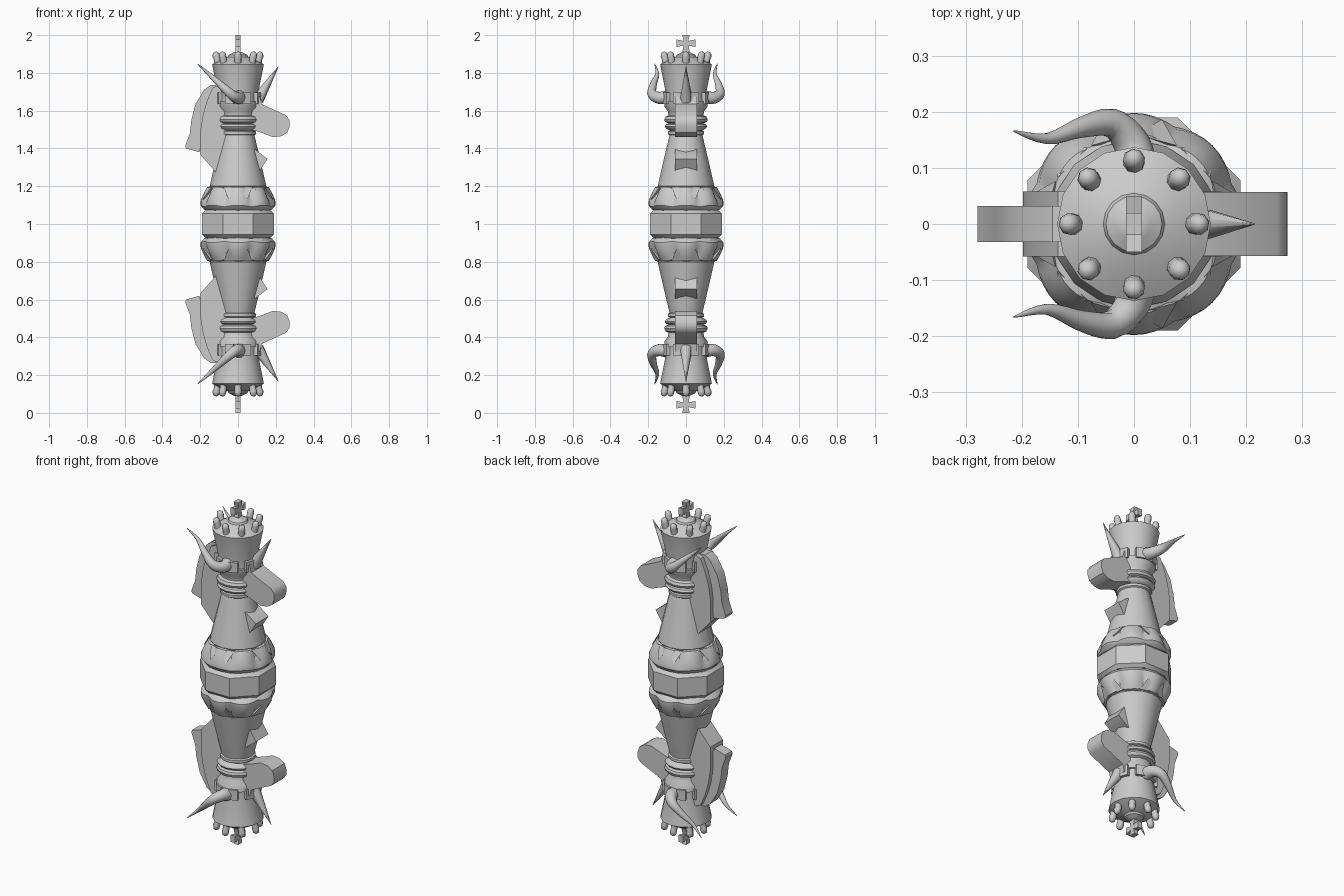
import bpy, bmesh, math
from mathutils import Vector, Matrix

if "Cube" in bpy.data.objects:
    bpy.data.objects.remove(bpy.data.objects["Cube"])


def finish(bm, name, angle=35):
    # mirror the upper half to the lower half (about z = 1)
    bmesh.ops.recalc_face_normals(bm, faces=bm.faces)
    d = bmesh.ops.duplicate(bm, geom=bm.verts[:] + bm.edges[:] + bm.faces[:])["geom"]
    for v in [g for g in d if isinstance(g, bmesh.types.BMVert)]:
        v.co.z = 2 - v.co.z
    bmesh.ops.reverse_faces(bm, faces=[g for g in d if isinstance(g, bmesh.types.BMFace)])
    me = bpy.data.meshes.new(name)
    bm.to_mesh(me)
    bm.free()
    ob = bpy.data.objects.new(name, me)
    bpy.context.collection.objects.link(ob)
    bpy.ops.object.select_all(action='DESELECT')
    ob.select_set(True)
    bpy.context.view_layer.objects.active = ob
    bpy.ops.object.shade_smooth_by_angle(angle=math.radians(angle))
    return ob


def skin(bm, rings, cap0=True, cap1=True):
    # bridge successive loops of points
    vs = [[bm.verts.new(p) for p in r] for r in rings]
    n = len(vs[0])
    for a, b in zip(vs, vs[1:]):
        for i in range(n):
            j = (i + 1) % n
            bm.faces.new((a[i], a[j], b[j], b[i]))
    if cap0:
        bm.faces.new(vs[0][::-1])
    if cap1:
        bm.faces.new(vs[-1])


def lathe(name, prof, n, rot=0.0, wave=None, lobes=8, cap0=False, angle=35):
    # wave: optional scallop depth (radius, height) for each profile point
    bm = bmesh.new()
    rings = []
    for k, (r, z) in enumerate(prof):
        wr, wz = wave[k] if wave else (0, 0)
        ring = []
        for i in range(n):
            a = 2 * math.pi * i / n + rot
            c = abs(math.cos(a * lobes / 2)) - 0.5
            ring.append(((r + wr * c) * math.cos(a), (r + wr * c) * math.sin(a), z + wz * c))
        rings.append(ring)
    skin(bm, rings, cap0)
    return finish(bm, name, angle)


def slab(name, pts, half, angle=35):
    # xz outline extruded along y
    bm = bmesh.new()
    skin(bm, [[(x, y, z) for x, z in pts] for y in (-half, half)])
    return finish(bm, name, angle)


def tube(bm, path, radii, n=10):
    rings = []
    for i, p in enumerate(path):
        t = (path[min(i + 1, len(path) - 1)] - path[max(i - 1, 0)]).normalized()
        u = t.cross(Vector((1, 0.2, 0.3))).normalized()
        w = t.cross(u)
        rings.append([p + radii[i] * (math.cos(2 * math.pi * k / n) * u
                     + math.sin(2 * math.pi * k / n) * w) for k in range(n)])
    skin(bm, rings)


def smooth_path(pts, steps=4):
    # Catmull-Rom interpolation
    pts = [Vector(p) for p in pts]
    out = []
    for i in range(len(pts) - 1):
        a, b, c, d = pts[max(i - 1, 0)], pts[i], pts[i + 1], pts[min(i + 2, len(pts) - 1)]
        for s in range(steps):
            t = s / steps
            out.append(0.5 * (2 * b + (c - a) * t + (2 * a - 5 * b + 4 * c - d) * t * t
                              + (3 * b - a - 3 * c + d) * t ** 3))
    return out + [pts[-1]]


# Central octagonal barrel
lathe("barrel", [(0.205, 1.0), (0.205, 1.055), (0.185, 1.075), (0.15, 1.08)], 8, math.pi / 8)

# Scalloped bulge above the barrel
lathe("scalloped_bulge",
      [(0.15, 1.06), (0.178, 1.075), (0.193, 1.095), (0.19, 1.12), (0.168, 1.165),
       (0.158, 1.19), (0.13, 1.20)],
      64, 0, [(0, 0), (.006, .004), (.01, .008), (.014, .014), (.014, .02), (.008, .012), (0, 0)],
      8, True)

# Pointed leaves around the bulge
bm = bmesh.new()
for i in range(12):
    a = 2 * math.pi * (i + 0.5) / 12
    R = Matrix.Rotation(a, 4, 'Z')
    pts = [(0.155, -0.038, 1.195), (0.155, 0.038, 1.195), (0.193, 0, 1.13), (0.14, 0, 1.15)]
    v = [bm.verts.new(R @ Vector(p)) for p in pts]
    for f in ((0, 1, 2), (0, 3, 1), (1, 3, 2), (2, 3, 0)):
        bm.faces.new([v[k] for k in f])
finish(bm, "leaf_points")

# Column with neck rings, cup and domed top
lathe("column",
      [(0.14, 1.18), (0.15, 1.20), (0.118, 1.34), (0.087, 1.47), (0.095, 1.475), (0.095, 1.49),
       (0.085, 1.495), (0.105, 1.505), (0.112, 1.517), (0.105, 1.528), (0.092, 1.533),
       (0.11, 1.54), (0.115, 1.553), (0.108, 1.568), (0.093, 1.575), (0.095, 1.595),
       (0.113, 1.62), (0.116, 1.65), (0.106, 1.652), (0.106, 1.69), (0.134, 1.83),
       (0.137, 1.845), (0.125, 1.852), (0.09, 1.872), (0.055, 1.885), (0.05, 1.895),
       (0.03, 1.905), (0.02, 1.91)], 16)

# Battlement blocks on the collar
bm = bmesh.new()
for i in range(8):
    a = 2 * math.pi * i / 8 + math.pi / 8
    M = (Matrix.Rotation(a, 4, 'Z') @ Matrix.Translation((0.105, 0, 1.665))
         @ Matrix.Diagonal((0.034, 0.05, 0.06, 1)))
    bmesh.ops.create_cube(bm, size=1, matrix=M)
finish(bm, "battlements")

# Crown prongs
bm = bmesh.new()
for i in range(8):
    R = Matrix.Rotation(2 * math.pi * i / 8, 3, 'Z')
    path = [R @ Vector(p) for p in ((.105, 0, 1.835), (.109, 0, 1.868), (.115, 0, 1.888),
                                    (.118, 0, 1.905), (.119, 0, 1.912))]
    tube(bm, path, [0.023, 0.018, 0.02, 0.016, 0.006], 8)
finish(bm, "crown_prongs", 50)

# Flared cross finial, in the yz plane
bm = bmesh.new()
cz = 1.957
outline = []
for k in range(4):
    c, s = round(math.cos(k * math.pi / 2)), round(math.sin(k * math.pi / 2))
    L = 0.043 if k % 2 else 0.05
    for y, z in ((0.012, -0.012), (L, -0.02), (L, 0.02)):
        outline.append((c * y - s * z, cz + s * y + c * z))
skin(bm, [[(x, y, z) for y, z in outline] for x in (-0.014, 0.014)])
bmesh.ops.create_cube(bm, size=1, matrix=Matrix.Translation((0, 0, 1.913))
                      @ Matrix.Diagonal((0.028, 0.034, 0.03, 1)))
finish(bm, "cross_finial")

# Curved side horns
bm = bmesh.new()
for s in (-1, 1):
    path = smooth_path([(0.005, s * .10, 1.672), (-.005, s * .145, 1.668), (-.04, s * .18, 1.69),
                        (-.095, s * .172, 1.74), (-.155, s * .152, 1.795), (-.215, s * .166, 1.848)])
    n = len(path) - 1
    tube(bm, path, [0.036 * (1 - (i / n) ** 1.3) + 0.001 for i in range(n + 1)])
finish(bm, "side_horns", 60)

# Straight brow spike
bm = bmesh.new()
tube(bm, [Vector((.105, 0, 1.655)), Vector((.13, 0, 1.70)), Vector((.215, 0, 1.835))],
     [0.032, 0.027, 0.001], 8)
finish(bm, "brow_spike", 50)

# Muzzle, chest wedge, neck plate and mane
slab("muzzle", [(.0, 1.675), (.115, 1.675), (.125, 1.635), (.255, 1.575), (.273, 1.55),
                (.274, 1.52), (.262, 1.485), (.23, 1.465), (.185, 1.46), (.12, 1.485),
                (.0, 1.52)], 0.057)
slab("chest_wedge", [(.03, 1.40), (.09, 1.395), (.156, 1.345), (.112, 1.275), (.03, 1.29)], 0.058)
slab("neck_plate", [(0, 1.68), (-.105, 1.735), (-.135, 1.72), (-.165, 1.65), (-.185, 1.58),
                    (-.198, 1.50), (-.198, 1.365), (-.118, 1.275), (0, 1.30)], 0.058)
slab("mane", [(-.09, 1.735), (-.145, 1.735), (-.18, 1.71), (-.225, 1.635), (-.247, 1.55),
              (-.255, 1.48), (-.279, 1.415), (-.275, 1.40), (-.205, 1.38), (-.18, 1.45),
              (-.17, 1.56), (-.14, 1.65)], 0.032)
